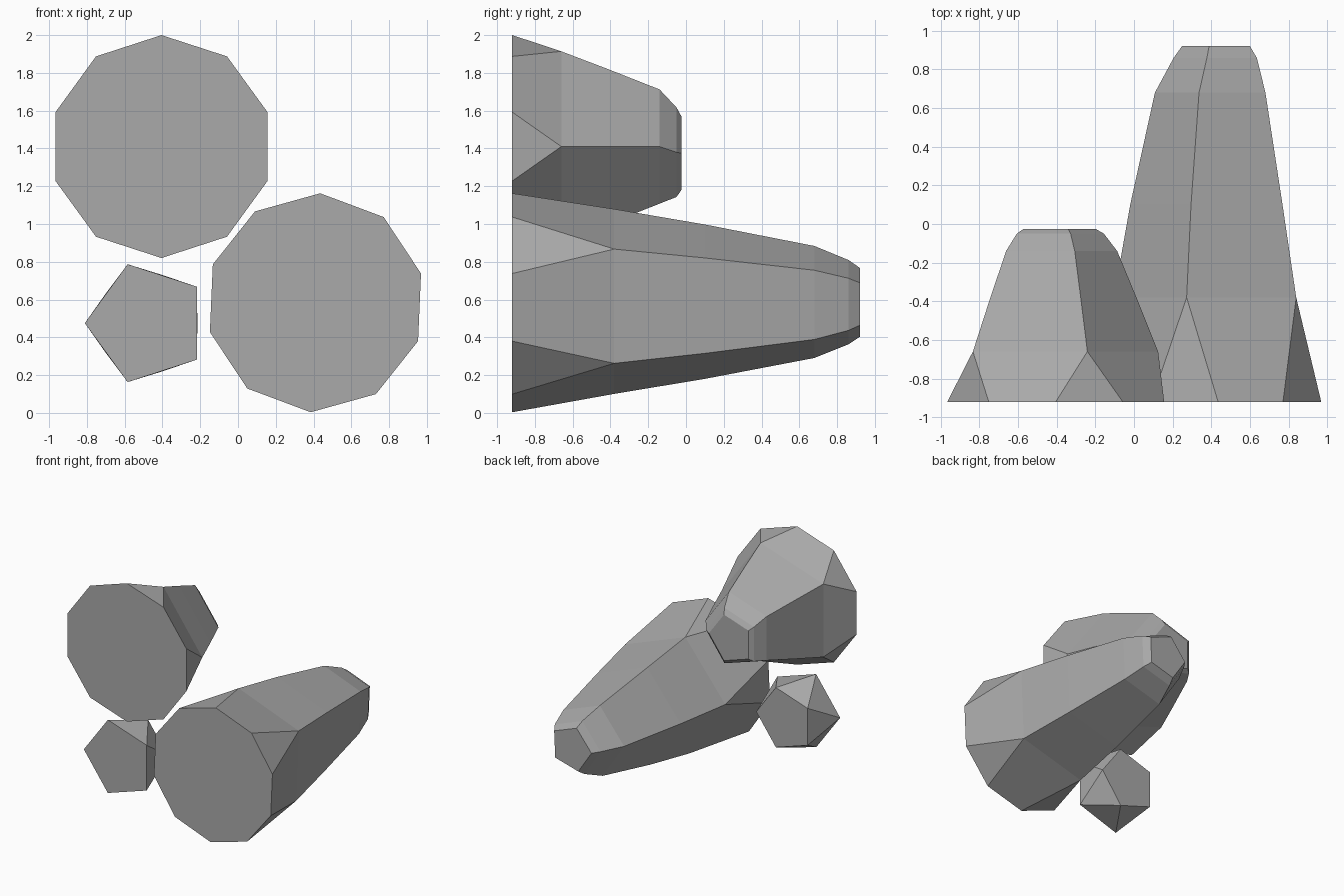
import bpy, bmesh
from math import cos, sin, radians

cube = bpy.data.objects.get("Cube")
if cube:
    bpy.data.objects.remove(cube, do_unlink=True)

stone = bpy.data.materials.new("stone grey")
stone.use_nodes = True
GREY = (0.4, 0.4, 0.4, 1)
stone.diffuse_color = GREY
stone.node_tree.nodes["Principled BSDF"].inputs["Base Color"].default_value = GREY

BACK = -0.92


def ring(bm, sides, radius, x, y, z, start):
    """Regular polygon of vertices standing across the y axis."""
    angles = [radians(start + 360 * i / sides) for i in range(sides)]
    return [bm.verts.new((x + radius * cos(a), y, z + radius * sin(a))) for a in angles]


def finish(bm, name):
    bmesh.ops.recalc_face_normals(bm, faces=bm.faces)
    mesh = bpy.data.meshes.new(name)
    bm.to_mesh(mesh)
    bm.free()
    mesh.materials.append(stone)
    bpy.context.collection.objects.link(bpy.data.objects.new(name, mesh))


def long_rock(name, base_radius, x, z, start, sections):
    """Ten-sided flat base running into a tapering five-sided shaft."""
    bm = bmesh.new()
    base = ring(bm, 10, base_radius, x, BACK, z, start - 18)
    rings = [ring(bm, 5, r, x + dx, y, z + dz, start) for y, r, dx, dz in sections]
    bm.faces.new(base)
    first = rings[0]
    for i in range(5):
        j = (i + 1) % 5
        a, b, c = (base[(2 * i + k) % 10] for k in range(3))
        bm.faces.new((a, b, first[i]))
        bm.faces.new((b, c, first[j], first[i]))
        for low, high in zip(rings, rings[1:]):
            bm.faces.new((low[i], low[j], high[j], high[i]))
    bm.faces.new(rings[-1])
    finish(bm, name)


# Long lower rock
long_rock("long_rock", 0.58, 0.41, 0.583, 33.5,
          [(-0.38, 0.515, 0, 0), (0.1, 0.43, 0, 0), (0.68, 0.312, 0.01, 0),
           (0.86, 0.235, 0.03, 0), (0.92, 0.192, 0.03, 0)])

# Short upper rock
long_rock("upper_rock", 0.59, -0.405, 1.41, 0,
          [(-0.66, 0.53, 0, 0), (-0.41, 0.43, 0, 0), (-0.14, 0.318, 0, 0),
           (-0.05, 0.249, 0, -0.03), (-0.025, 0.206, 0, -0.035)])

# Small pebble: two five-sided rings turned against each other
bm = bmesh.new()
lower = ring(bm, 5, 0.328, -0.483, BACK, 0.475, 36)
upper = ring(bm, 5, 0.268, -0.483, -0.64, 0.475, 72)
bm.faces.new(lower)
bm.faces.new(upper)
for i in range(5):
    j = (i + 1) % 5
    bm.faces.new((lower[i], lower[j], upper[i]))
    bm.faces.new((lower[j], upper[j], upper[i]))
finish(bm, "pebble")
